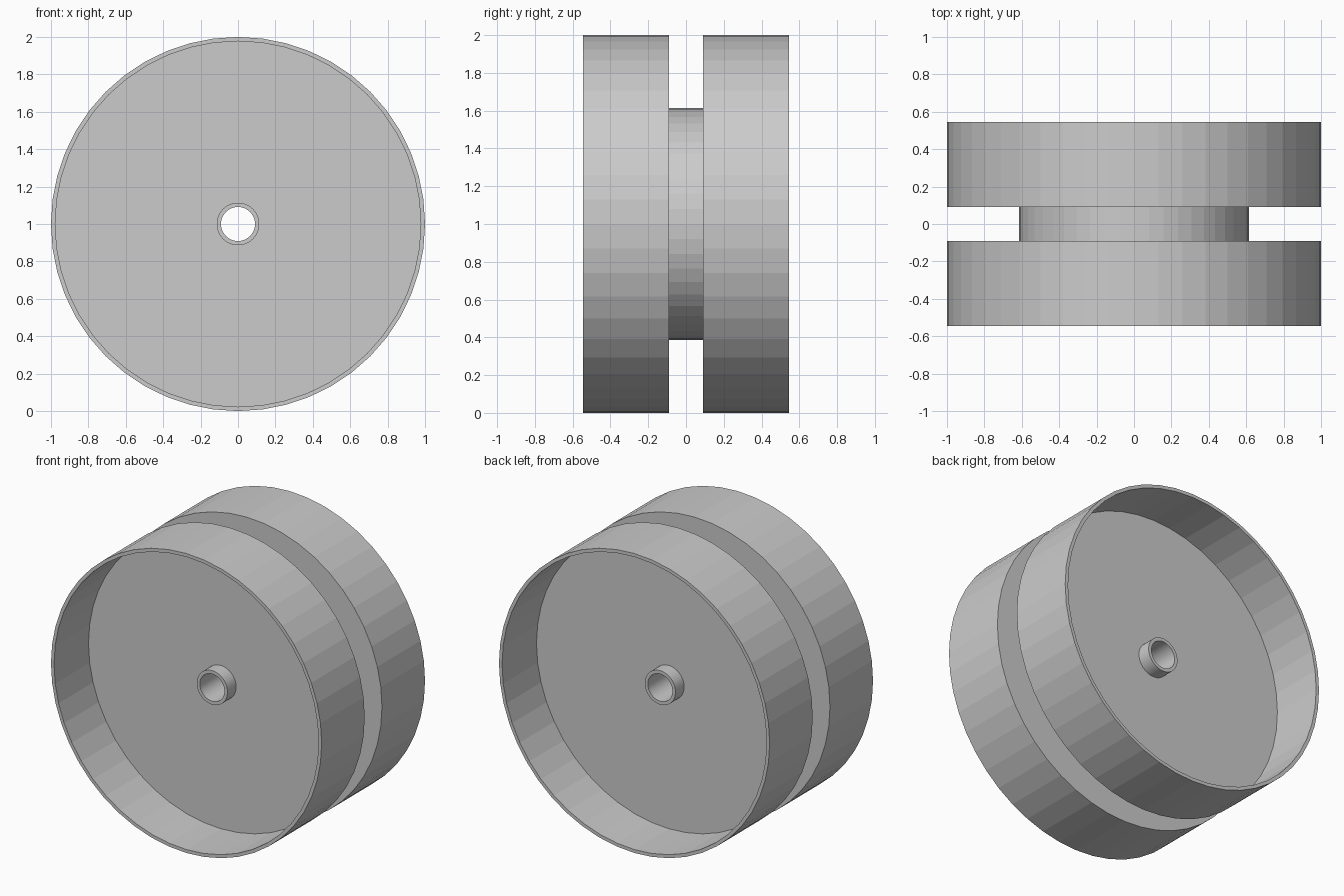
import bpy, bmesh, math

if "Cube" in bpy.data.objects:
    bpy.data.objects.remove(bpy.data.objects["Cube"])

U = 1 / 11          # basic thickness unit of the design
WALL = 0.0227       # thin wall of the rims and hub tube
SEGMENTS = 48

# Half of the cross-section as (radius, y), from bore outward to the groove
half = [
    (U, 3 * U),             # hub tube end, inside edge
    (U + WALL, 3 * U),      # hub tube end, outside edge
    (U + WALL, 2 * U),      # hub meets the recessed disc
    (1 - WALL, 2 * U),      # disc meets the rim
    (1 - WALL, 6 * U),      # rim lip
    (1, 6 * U),
    (1, U),                 # rim meets the groove wall
    (0.614, U),             # groove floor
]
# Mirror for the other side to close the profile
profile = half + [(r, -y) for r, y in reversed(half)]


def revolve(name, points, segments):
    """Spin a closed (radius, y) profile around the wheel axle (y)."""
    bm = bmesh.new()
    rings = []
    for i in range(segments):
        a = 2 * math.pi * i / segments
        rings.append([bm.verts.new((r * math.cos(a), y, 1 + r * math.sin(a)))
                      for r, y in points])
    n = len(points)
    for i in range(segments):
        p, q = rings[i], rings[(i + 1) % segments]
        for j in range(n):
            k = (j + 1) % n
            bm.faces.new((p[j], p[k], q[k], q[j]))
    bmesh.ops.recalc_face_normals(bm, faces=bm.faces)
    mesh = bpy.data.meshes.new(name)
    bm.to_mesh(mesh)
    bm.free()
    obj = bpy.data.objects.new(name, mesh)
    bpy.context.collection.objects.link(obj)
    return obj


# Grooved double-rim wheel with a hollow hub
revolve("grooved_wheel", profile, SEGMENTS)
